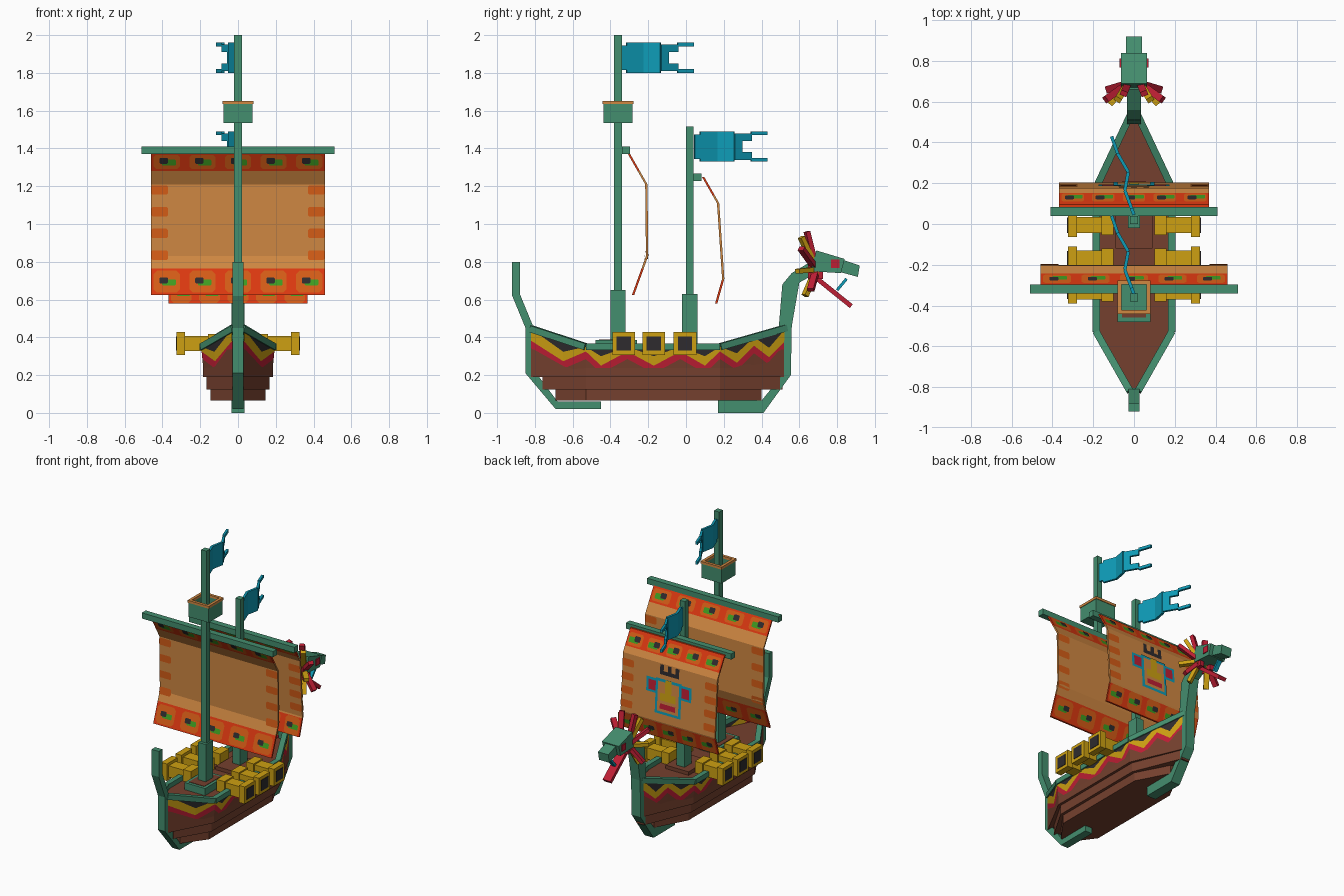
import bpy, bmesh
from mathutils import Vector, Matrix

cube = bpy.data.objects.get("Cube")
if cube:
    bpy.data.objects.remove(cube, do_unlink=True)


def material(name, *rgb):
    linear = [((c / 255 + 0.055) / 1.055) ** 2.4 for c in rgb] + [1]
    mat = bpy.data.materials.new(name)
    mat.use_nodes = True
    mat.diffuse_color = linear
    bsdf = mat.node_tree.nodes["Principled BSDF"]
    bsdf.inputs["Base Color"].default_value = linear
    bsdf.inputs["Roughness"].default_value = 0.9
    return mat


green = material("sea green", 68, 142, 110)
brown = material("hull brown", 117, 64, 46)
tan = material("sail tan", 208, 136, 66)
orange = material("patch orange", 212, 92, 22)
vermilion = material("band vermilion", 220, 56, 16)
red = material("crimson", 190, 30, 52)
yellow = material("gold", 205, 160, 18)
black = material("charcoal", 46, 43, 46)
teal = material("teal", 14, 155, 182)
leaf = material("leaf green", 62, 155, 32)


def build(name, verts, faces, mats, indices=None, solid=True):
    mesh = bpy.data.meshes.new(name)
    mesh.from_pydata(verts, [], faces)
    for mat in mats:
        mesh.materials.append(mat)
    if indices:
        for poly, index in zip(mesh.polygons, indices):
            poly.material_index = index
    if solid:
        bm = bmesh.new()
        bm.from_mesh(mesh)
        bmesh.ops.remove_doubles(bm, verts=bm.verts, dist=0.0001)
        bmesh.ops.recalc_face_normals(bm, faces=bm.faces)
        bm.to_mesh(mesh)
        bm.free()
    obj = bpy.data.objects.new(name, mesh)
    bpy.context.collection.objects.link(obj)
    return obj


def prism(name, outline, low, high, place, mat):
    """Extrude a 2D outline; place(u, v, depth) gives the 3D point."""
    n = len(outline)
    verts = [place(u, v, d) for d in (low, high) for u, v in outline]
    faces = [list(range(n)), list(range(n, 2 * n))]
    faces += [(i, (i + 1) % n, n + (i + 1) % n, n + i) for i in range(n)]
    return build(name, verts, faces, [mat])


def side_prism(name, outline, half, mat, x=0):
    return prism(name, outline, x - half, x + half, lambda u, v, d: (d, u, v), mat)


def box(name, x, y, z, mat):
    outline = [(x[0], y[0]), (x[1], y[0]), (x[1], y[1]), (x[0], y[1])]
    return prism(name, outline, z[0], z[1], lambda u, v, d: (u, v, d), mat)


def beam(name, start, end, width, height, mat):
    start, end = Vector(start), Vector(end)
    turn = (end - start).to_track_quat('Y', 'Z').to_matrix().to_4x4()
    bm = bmesh.new()
    bmesh.ops.create_cube(bm, size=1, matrix=Matrix.Translation((start + end) / 2) @ turn
                          @ Matrix.Diagonal((width, (end - start).length, height, 1)))
    mesh = bpy.data.meshes.new(name)
    bm.to_mesh(mesh)
    bm.free()
    mesh.materials.append(mat)
    bpy.context.collection.objects.link(bpy.data.objects.new(name, mesh))


def interp(points, t):
    for (a, va), (b, vb) in zip(points, points[1:]):
        if t <= b:
            return va + (vb - va) * (t - a) / (b - a)
    return points[-1][1]


# Upper hull: zigzag paint rows are cut into the planking
BACK, FRONT, STERN, BOW = -0.53, 0.18, -0.82, 0.53
PLAN = [(STERN, 0.03), (BACK, 0.195), (FRONT, 0.195), (BOW, 0.03)]
SHEER = [(STERN, 0.445), (BACK, 0.35), (FRONT, 0.35), (BOW, 0.45)]
stations = [STERN, -0.65, BACK, -0.45, -0.31, -0.17, -0.03, 0.1, FRONT, 0.27, 0.36, 0.44, BOW]
for side in (-1, 1):
    verts, faces, paint = [], [], []
    for i, y in enumerate(stations):
        top = interp(SHEER, y)
        lift = (top - 0.35) * 0.6
        rows = [0.21, 0.25, 0.3] if i % 2 else [0.285, 0.325, top]
        rows = [0.19] + [min(z + lift, top) for z in rows] + [top]
        verts += [(side * interp(PLAN, y) * (0.92 + (z - 0.19) / 2), y, z) for z in rows]
    for i in range(len(stations) - 1):
        for row, index in enumerate((0, 1, 2, 3)):
            a = i * 5 + row
            quad = (a, a + 5, a + 6, a + 1)
            faces.append(quad if side > 0 else quad[::-1])
            paint.append(index)
    build("hull_side", verts, faces, [brown, red, yellow, black], paint)

# Lower hull tiers and deck
def tier(name, scale, back, front, z):
    right = [(back, 0.03), (BACK, 0.2 * scale), (FRONT, 0.2 * scale), (front, 0.03)]
    outline = [(w, y) for y, w in right] + [(-w, y) for y, w in reversed(right)]
    prism(name, outline, z[0], z[1], lambda u, v, d: (u, v, d), brown)


tier("deck", 0.92, STERN, BOW, (0.19, 0.335))
tier("hull_middle", 0.83, -0.76, 0.51, (0.125, 0.2))
tier("hull_bottom", 0.73, -0.69, 0.4, (0.065, 0.13))

# Rails
for side in (-1, 1):
    rail = [(side * (w - 0.01), y, interp(SHEER, y)) for y, w in PLAN]
    for a, b in zip(rail, rail[1:]):
        beam("rail", a, b, 0.035, 0.035, green)

# Stern post and bow post with neck
side_prism("stern_post", [(-0.92, 0.8), (-0.88, 0.8), (-0.88, 0.63), (-0.81, 0.46), (-0.8, 0.22),
           (-0.68, 0.06), (-0.45, 0.06), (-0.45, 0.02), (-0.69, 0.02), (-0.85, 0.21),
           (-0.85, 0.45), (-0.92, 0.62)], 0.028, green)
side_prism("bow_post", [(0.17, 0), (0.41, 0), (0.555, 0.2), (0.56, 0.46), (0.6, 0.69), (0.69, 0.74),
           (0.66, 0.8), (0.56, 0.74), (0.51, 0.68), (0.49, 0.44), (0.51, 0.2), (0.4, 0.065),
           (0.17, 0.065)], 0.035, green)

# Dragon head
side_prism("head", [(0.66, 0.75), (0.69, 0.86), (0.84, 0.815), (0.82, 0.74)], 0.065, green)
side_prism("snout", [(0.8, 0.82), (0.92, 0.78), (0.91, 0.72), (0.8, 0.75)], 0.04, green)
beam("jaw", (0, 0.67, 0.73), (0, 0.875, 0.565), 0.06, 0.025, red)
beam("tongue", (0, 0.8, 0.65), (0, 0.85, 0.71), 0.03, 0.015, teal)
for side in (-1, 1):
    for name, y, z, size, mat, out in (("eye", 0.79, 0.79, 0.022, red, 0.065),
                                       ("cheek", 0.685, 0.75, 0.04, red, 0.05),
                                       ("cheek_spot", 0.685, 0.75, 0.018, orange, 0.056)):
        square = [(y - size, z - size), (y + size, z - size), (y + size, z + size), (y - size, z + size)]
        side_prism(name, square, 0.016, mat, side * (out - 0.01))
    for x, y, z, mat in ((0.05, 0.64, 0.96, red), (0.08, 0.61, 0.93, yellow), (0.14, 0.61, 0.87, red),
                         (0.12, 0.59, 0.75, yellow), (0.07, 0.63, 0.62, yellow), (0.13, 0.66, 0.65, red)):
        beam("frill_spike", (side * 0.03, 0.69, 0.76), (side * x, y, z), 0.035, 0.025, mat)

# Masts, steps and yards
for y, top, yard_z, span, step in ((-0.36, 2, 1.39, 0.51, 0.65), (0.02, 1.515, 1.248, 0.41, 0.63)):
    box("mast", (-0.02, 0.02), (y - 0.02, y + 0.02), (0.3, top), green)
    box("mast_step", (-0.03, 0.03), (y - 0.04, y + 0.04), (0.3, step), green)
    box("yard", (-span, span), (y + 0.02, y + 0.063), (yard_z - 0.02, yard_z + 0.02), green)
box("main_platform", (-0.08, 0.08), (-0.48, -0.26), (0.3, 0.385), green)
box("platform_top", (-0.06, 0.06), (-0.46, -0.28), (0.38, 0.388), brown)
box("fore_platform", (-0.09, 0.09), (-0.12, 0.1), (0.3, 0.36), brown)


# Crow's nest
def ring(name, y, half, thick, z, mat):
    for s in (-1, 1):
        edge = sorted((s * half, s * (half - thick)))
        box(name, edge, (y - half, y + half), z, mat)
        box(name, (thick - half, half - thick), (y + edge[0], y + edge[1]), z, mat)


ring("nest_wall", -0.36, 0.078, 0.015, (1.535, 1.635), green)
ring("nest_rim", -0.36, 0.082, 0.02, (1.635, 1.652), tan)
box("nest_floor", (-0.07, 0.07), (-0.43, -0.29), (1.535, 1.55), green)

# Cannons
for side in (-1, 1):
    for y in (-0.33, -0.17, -0.005):
        for name, a, b, half, mat in (("cannon_breech", 0.1, 0.16, 0.05, yellow),
                                      ("cannon_barrel", 0.15, 0.29, 0.04, yellow),
                                      ("cannon_muzzle", 0.28, 0.325, 0.06, yellow),
                                      ("cannon_bore", 0.32, 0.328, 0.038, black)):
            box(name, sorted((side * a, side * b)), (y - half, y + half),
                (0.367 - half, 0.367 + half), mat)


# Sails
def sail(name, curve, half, low_band, high_band, emblem=False):
    curve = sorted((z, y) for y, z in curve)
    depth = lambda z: interp(curve, z)
    levels = sorted([z for z, y in curve] + [low_band, high_band])
    n = len(levels)
    verts = [(x, depth(z) + d, z) for d in (-0.006, 0.006) for x in (-half, half) for z in levels]
    faces, paint = [], []
    for a, b in ((0, 1), (1, 3), (3, 2), (2, 0)):
        for i in range(n - 1):
            faces.append((a * n + i, b * n + i, b * n + i + 1, a * n + i + 1))
            paint.append(int(levels[i] >= high_band or levels[i + 1] <= low_band))
    for i in (0, n - 1):
        faces.append((i, n + i, 3 * n + i, 2 * n + i))
        paint.append(1)
    build(name, verts, faces, [tan, vermilion], paint)

    def plate(label, x, z, w, h, mat, layer, side, cut=0.3):
        c = min(w, h) * cut
        outline = [(c - w, -h), (w - c, -h), (w, c - h), (w, h - c),
                   (w - c, h), (c - w, h), (-w, h - c), (-w, c - h)]
        points = [(x + u, depth(z + v) + side * (0.007 + 0.002 * layer), z + v) for u, v in outline]
        order = list(range(8)) if side < 0 else list(range(8))[::-1]
        build(name + label, points, [order], [mat], solid=False)

    bottom, top = levels[0], levels[-1]
    for side in (-1, 1):
        for z, h in (((bottom + low_band) / 2, 0.058), ((high_band + top) / 2 - 0.004, 0.036)):
            for i in range(-2, 3):
                x = i * half * 0.41
                plate("_patch", x, z, half * 0.15, h, orange, 1, side)
                plate("_leaf", x + 0.012, z - 0.004, 0.036, 0.016, leaf, 2, side)
                plate("_seed", x - 0.016, z + 0.006, 0.022, 0.016, black, 3, side)
        for i in range(4):
            z = low_band + 0.07 + i * (high_band - low_band - 0.17) / 3
            for s in (-1, 1):
                plate("_edge_patch", s * (half - 0.045), z, 0.045, 0.025, orange, 1, side)
    if emblem:
        for s in (-1, 1):
            plate("_ear", s * 0.12, 0.95, 0.055, 0.05, teal, 1, 1, 0)
            plate("_ear_fill", s * 0.12, 0.95, 0.038, 0.034, red, 2, 1, 0)
            plate("_crown_tip", s * 0.06, 1.08, 0.014, 0.025, black, 1, 1, 0)
        for label, z, w, h, mat, layer in (
                ("_face", 0.89, 0.1, 0.12, teal, 3), ("_face_fill", 0.89, 0.082, 0.102, tan, 4),
                ("_nose", 0.94, 0.025, 0.07, yellow, 5), ("_nostrils", 0.89, 0.06, 0.026, yellow, 5),
                ("_mouth", 0.825, 0.06, 0.018, red, 5), ("_crown", 1.05, 0.075, 0.013, black, 1),
                ("_crown_tip", 1.08, 0.014, 0.025, black, 1)):
            plate(label, 0, z, w, h, mat, layer, 1, 0)


sail("main_sail", [(-0.31, 1.385), (-0.21, 1.21), (-0.206, 0.83), (-0.28, 0.625)], 0.46, 0.765, 1.28)
sail("fore_sail", [(0.09, 1.25), (0.17, 1.11), (0.197, 0.71), (0.16, 0.58)], 0.367, 0.7, 1.15, True)

# Forked pennants
WAVE = [(0, 0), (0.12, -0.045), (0.21, -0.028), (0.3, -0.08), (0.385, -0.11)]
for mast_y, low in ((-0.345, 1.8), (0.045, 1.33)):
    for name, a, b, z0, z1 in (("pennant_hem", 0, 0.03, 0.015, 0.145), ("pennant", 0.03, 0.12, 0, 0.16),
                               ("pennant", 0.12, 0.21, 0, 0.16), ("pennant", 0.21, 0.25, 0.01, 0.15),
                               ("pennant_fork", 0.25, 0.3, 0.01, 0.05), ("pennant_fork", 0.25, 0.3, 0.11, 0.15),
                               ("pennant_tip", 0.3, 0.385, 0, 0.02), ("pennant_tip", 0.3, 0.385, 0.14, 0.16)):
        ends = [(interp(WAVE, t), mast_y + t, low + (z0 + z1) / 2) for t in (a, b)]
        beam(name, ends[0], ends[1], 0.016, z1 - z0, teal)
